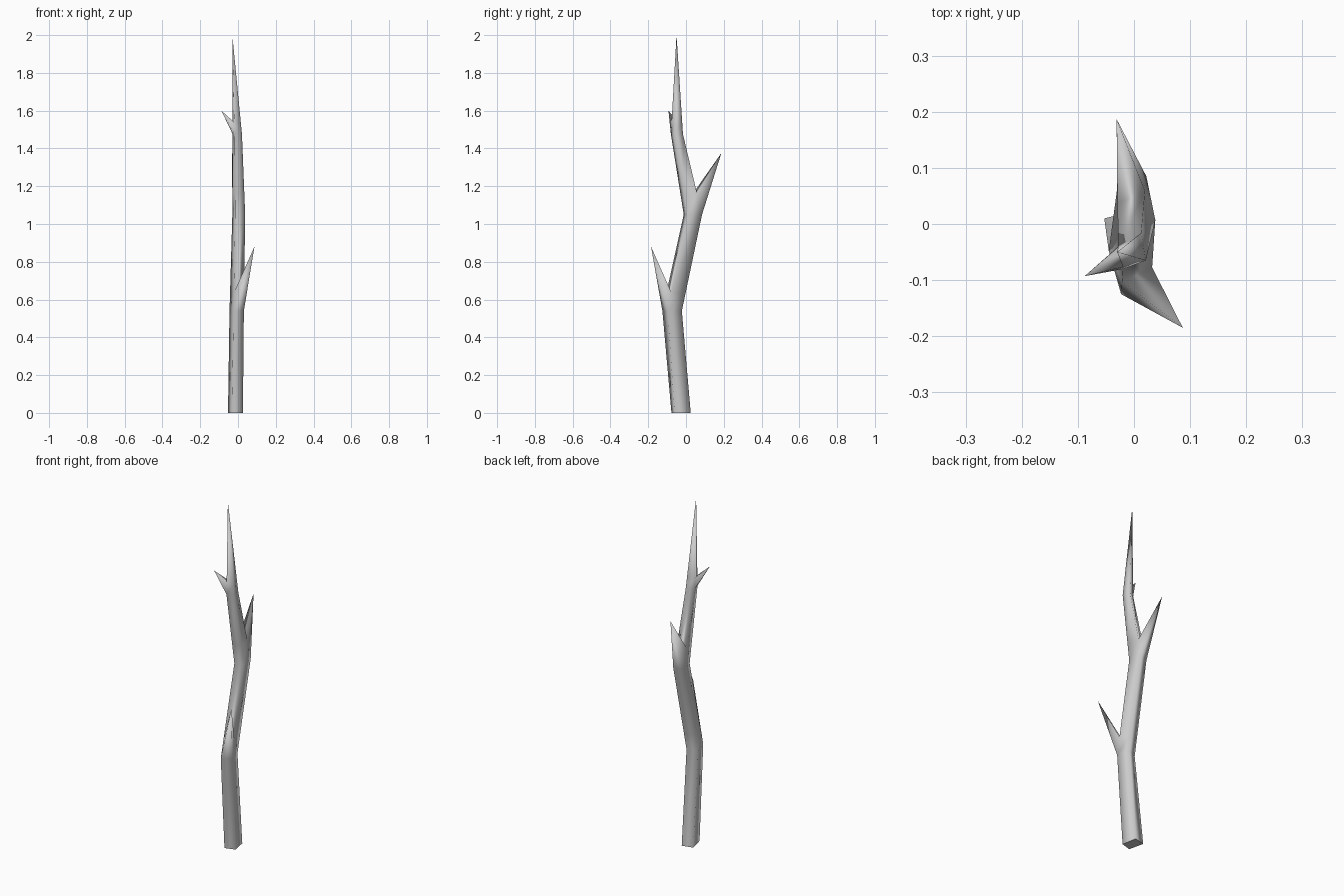
import bpy, bmesh
from mathutils import Vector

if "Cube" in bpy.data.objects:
    bpy.data.objects.remove(bpy.data.objects["Cube"])

# Four-sided trunk rings: height and corners (front-left, front-right, back-right, back-left)
RINGS = [
    (0.00, [(-.033, -.077), (.026, -.06), (.01, .025), (-.053, .01)]),
    (0.54, [(-.023, -.125), (.031, -.097), (.012, -.022), (-.045, -.048)]),
    (1.05, [(-.015, -.012), (.038, .007), (.022, .085), (-.03, .063)]),
    (1.475, [(-.018, -.08), (.021, -.065), (.013, -.016), (-.028, -.04)]),
]
TIP = Vector((-.03, -.05, 2.0))
# Twigs: ring they start at -> (side, fraction up to the fork, tip)
TWIGS = {
    1: (0, 0.19, (.087, -.185, .88)),
    2: (2, 0.26, (-.031, .187, 1.375)),
    3: (3, 0.12, (-.088, -.093, 1.6)),
}

bm = bmesh.new()


def ring_verts(points):
    return [bm.verts.new(p) for p in points]


def spike(base, tip):
    t = bm.verts.new(tip)
    for i in range(len(base)):
        bm.faces.new((base[i], base[(i + 1) % len(base)], t))


def band(lower, upper, skip=None):
    for i in range(4):
        j = (i + 1) % 4
        quad = (lower[i], lower[j], upper[j], upper[i])
        if i == skip:
            continue
        bm.faces.new(quad)


# Trunk, with a twig drawn out of one side just above each bend
coords = [[Vector((x, y, z)) for x, y in pts] for z, pts in RINGS]
rings = [ring_verts(c) for c in coords]
bm.faces.new(list(reversed(rings[0])))
for k, low in enumerate(rings):
    last = k == len(rings) - 1
    target = [TIP] * 4 if last else coords[k + 1]
    if k in TWIGS:
        side, frac, twig_tip = TWIGS[k]
        fork = ring_verts([a.lerp(b, frac) for a, b in zip(coords[k], target)])
        band(low, fork, skip=side)
        j = (side + 1) % 4
        spike([low[side], low[j], fork[j], fork[side]], twig_tip)
        low = fork
    if last:
        spike(low, TIP)
    else:
        band(low, rings[k + 1])

# Smooth bark, crisp flat cut at the base
for f in bm.faces:
    f.smooth = True
bm.faces.ensure_lookup_table()
bm.faces[0].smooth = False
for e in bm.faces[0].edges:
    e.smooth = False
bmesh.ops.recalc_face_normals(bm, faces=bm.faces[:])

mesh = bpy.data.meshes.new("branch")
bm.to_mesh(mesh)
bm.free()
branch = bpy.data.objects.new("branch", mesh)
bpy.context.collection.objects.link(branch)
